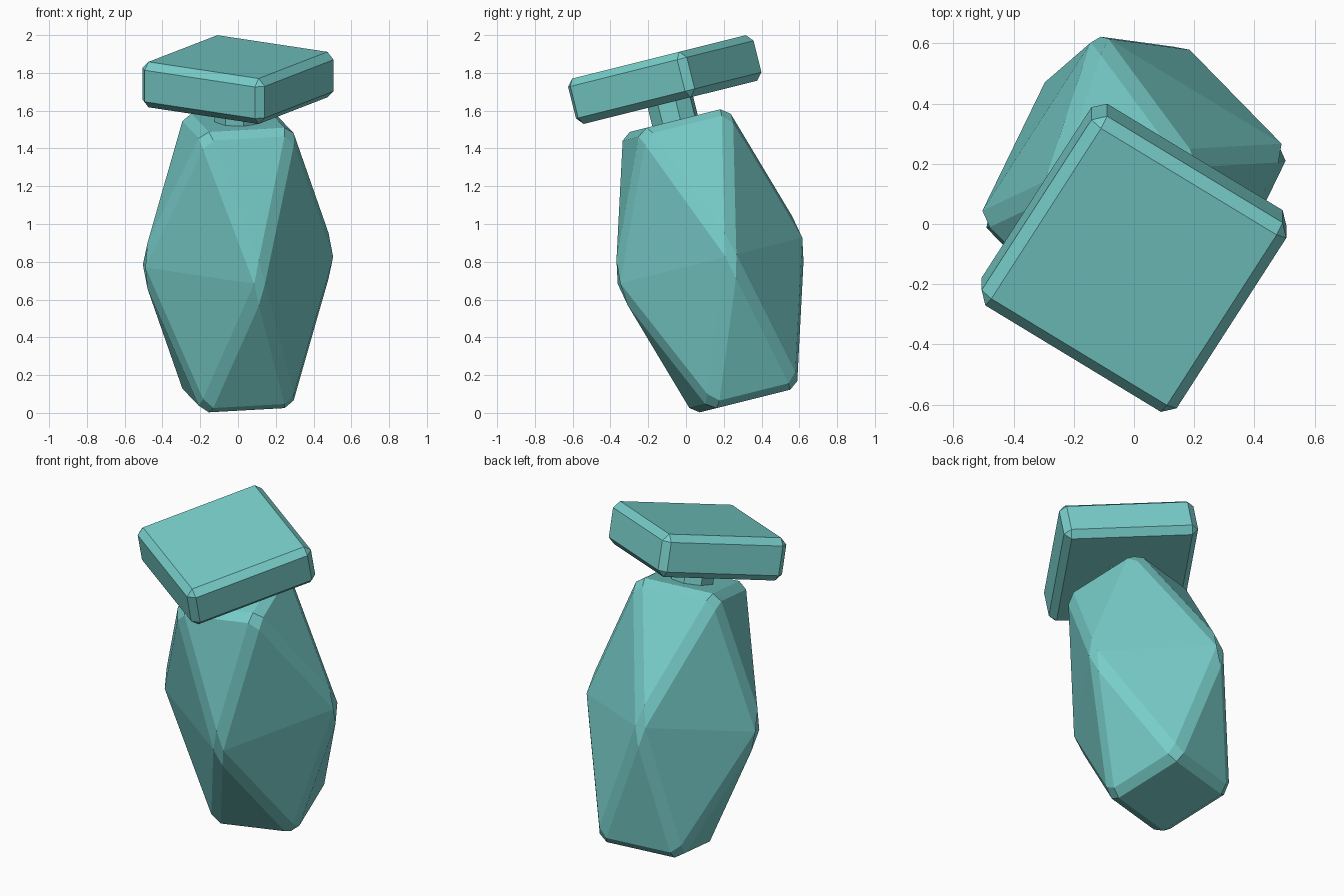
import bpy, math
from mathutils import Matrix, Vector

if "Cube" in bpy.data.objects:
    bpy.data.objects.remove(bpy.data.objects["Cube"])

TURN = math.radians(13)      # rotation about the bottle's own axis
BEVEL = 0.038
TILT = Matrix.Translation((0, 0.127, 0.805)) @ Matrix.Rotation(math.radians(14), 4, 'X')

teal = bpy.data.materials.new("teal")
teal.diffuse_color = (0.185, 0.61, 0.585, 1)
teal.use_nodes = True
teal.node_tree.nodes["Principled BSDF"].inputs["Base Color"].default_value = teal.diffuse_color


def ring(radius, z, count, start):
    """Regular polygon of points at height z."""
    return [Vector((radius * math.cos(start + math.tau * i / count),
                    radius * math.sin(start + math.tau * i / count), z)) for i in range(count)]


def make(name, verts, faces, bevel=0):
    """Flat-shaded mesh in the tilted frame, with optional chamfered sharp edges."""
    me = bpy.data.meshes.new(name)
    me.from_pydata(verts, [], faces)
    me.materials.append(teal)
    ob = bpy.data.objects.new(name, me)
    bpy.context.collection.objects.link(ob)
    ob.matrix_world = TILT
    if bevel:
        mod = ob.modifiers.new("chamfer", 'BEVEL')
        mod.width = bevel
        mod.segments = 1
        mod.limit_method = 'ANGLE'
        mod.angle_limit = math.radians(30)
    return ob


def prism(name, radius, z0, z1, count, bevel=0):
    verts = ring(radius, z0, count, TURN) + ring(radius, z1, count, TURN)
    faces = [list(range(count))[::-1], list(range(count, 2 * count))]
    for i in range(count):
        j = (i + 1) % count
        faces.append([i, j, j + count, i + count])
    return make(name, verts, faces, bevel)


# faceted body: wide middle square, smaller squares above and below turned by 45 degrees
H, R_MID, R_END = 0.765, 0.54, 0.345
half = TURN + math.pi / 4
verts = ring(R_END, -H, 4, half) + ring(R_MID, 0, 4, TURN) + ring(R_END, H, 4, half)
faces = [[3, 2, 1, 0], [8, 9, 10, 11]]
for k in range(4):
    n = (k + 1) % 4
    faces += [[4 + k, 4 + n, 8 + k], [4 + n, 8 + n, 8 + k],     # upper triangles
              [4 + n, 4 + k, k], [4 + n, k, n]]                 # lower triangles
make("bottle_body", verts, faces, BEVEL)

# eight-sided neck
prism("neck", 0.127, H - 0.02, 0.88, 8)

# square cap
prism("cap", 0.54, 0.865, 1.113, 4, BEVEL)
